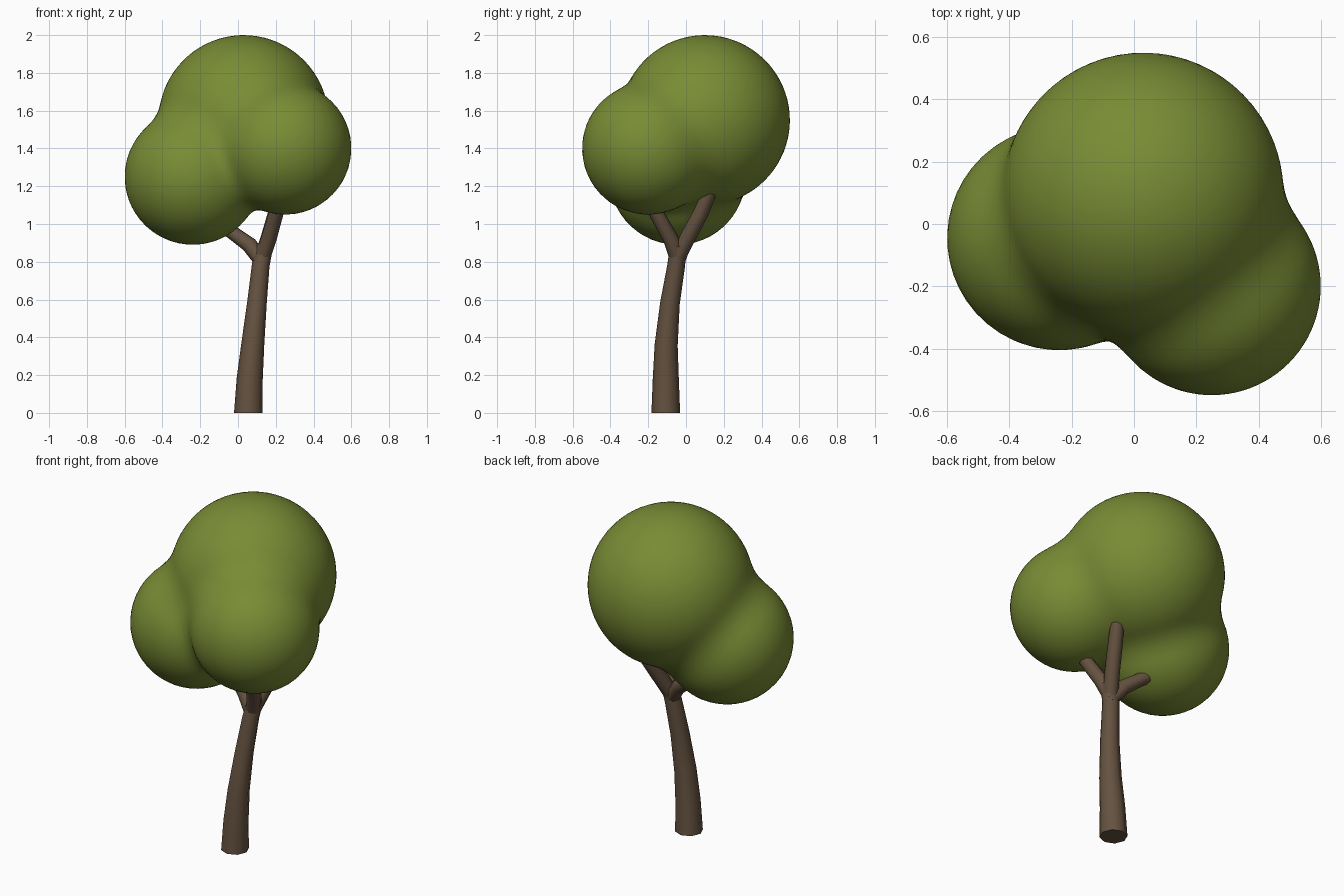
import bpy, bmesh, math
from mathutils import Vector

if "Cube" in bpy.data.objects:
    bpy.data.objects.remove(bpy.data.objects["Cube"])


def material(name, rgb):
    m = bpy.data.materials.new(name)
    m.diffuse_color = (*rgb, 1)
    m.use_nodes = True
    m.node_tree.nodes["Principled BSDF"].inputs["Base Color"].default_value = m.diffuse_color
    return m


def finish(name, bm, mat, angle):
    bmesh.ops.recalc_face_normals(bm, faces=bm.faces)
    me = bpy.data.meshes.new(name)
    bm.to_mesh(me)
    bm.free()
    me.materials.append(mat)
    ob = bpy.data.objects.new(name, me)
    bpy.context.collection.objects.link(ob)
    bpy.ops.object.select_all(action='DESELECT')
    ob.select_set(True)
    bpy.context.view_layer.objects.active = ob
    bpy.ops.object.shade_smooth_by_angle(angle=math.radians(angle))
    return ob


def tube(name, path, mat, sides=8):
    # path: (x, y, z, radius) points joined by rings that follow the path
    bm = bmesh.new()
    pts = [Vector(p[:3]) for p in path]
    rings = []
    for i, p in enumerate(pts):
        t = pts[min(i + 1, len(pts) - 1)] - pts[max(i - 1, 0)]
        if p.z == 0:
            t = Vector((0, 0, 1))
        q = Vector((0, 0, 1)).rotation_difference(t.normalized())
        ring = []
        for k in range(sides):
            a = math.tau * k / sides
            ring.append(bm.verts.new(p + q @ Vector((math.cos(a), math.sin(a), 0)) * path[i][3]))
        rings.append(ring)
    for a, b in zip(rings, rings[1:]):
        for k in range(sides):
            n = (k + 1) % sides
            bm.faces.new((a[k], a[n], b[n], b[k]))
    bm.faces.new(rings[0][::-1])
    bm.faces.new(rings[-1])
    return finish(name, bm, mat, 50)


bark = material("bark", (0.13, 0.085, 0.052))
leaf = material("leaf", (0.19, 0.26, 0.035))

# Curved, tapering trunk
tube("trunk", [(0.055, -0.107, 0, 0.076), (0.062, -0.107, 0.18, 0.069),
               (0.078, -0.105, 0.36, 0.061), (0.1, -0.085, 0.58, 0.052),
               (0.12, -0.052, 0.78, 0.047), (0.143, -0.04, 0.89, 0.044)], bark)

# Three branches reaching into the crown
tube("back_branch", [(0.128, -0.045, 0.82, 0.042), (0.163, 0.01, 0.93, 0.042),
                     (0.2, 0.08, 1.06, 0.041), (0.222, 0.125, 1.17, 0.038)], bark)
tube("front_branch", [(0.128, -0.045, 0.82, 0.042), (0.163, -0.08, 0.92, 0.041),
                      (0.2, -0.153, 1.05, 0.039), (0.22, -0.19, 1.12, 0.036)], bark)
tube("left_branch", [(0.135, -0.05, 0.79, 0.04), (0.06, -0.015, 0.89, 0.042),
                     (-0.03, 0.025, 0.955, 0.037), (-0.1, 0.045, 1.0, 0.034)], bark)

# Crown: three round lobes blended into one smooth surface
LOBES = [(Vector((0.03, 0.1, 1.55)), 0.45),
         (Vector((-0.24, -0.045, 1.25)), 0.36),
         (Vector((0.25, -0.2, 1.4)), 0.35)]
BLEND = 0.09


def distance(p):
    d = None
    for c, r in LOBES:
        e = (p - c).length - r
        if d is None:
            d = e
        else:
            h = max(BLEND - abs(d - e), 0) / BLEND
            d = min(d, e) - h * h * BLEND / 4
    return d


bm = bmesh.new()
bmesh.ops.create_icosphere(bm, subdivisions=5, radius=1)
middle = Vector((0.01, -0.03, 1.42))
for v in bm.verts:
    ray = v.co.normalized()
    lo, hi = 0.0, 1.2
    for _ in range(18):
        mid = (lo + hi) / 2
        if distance(middle + ray * mid) < 0:
            lo = mid
        else:
            hi = mid
    v.co = middle + ray * lo
finish("crown", bm, leaf, 180)
